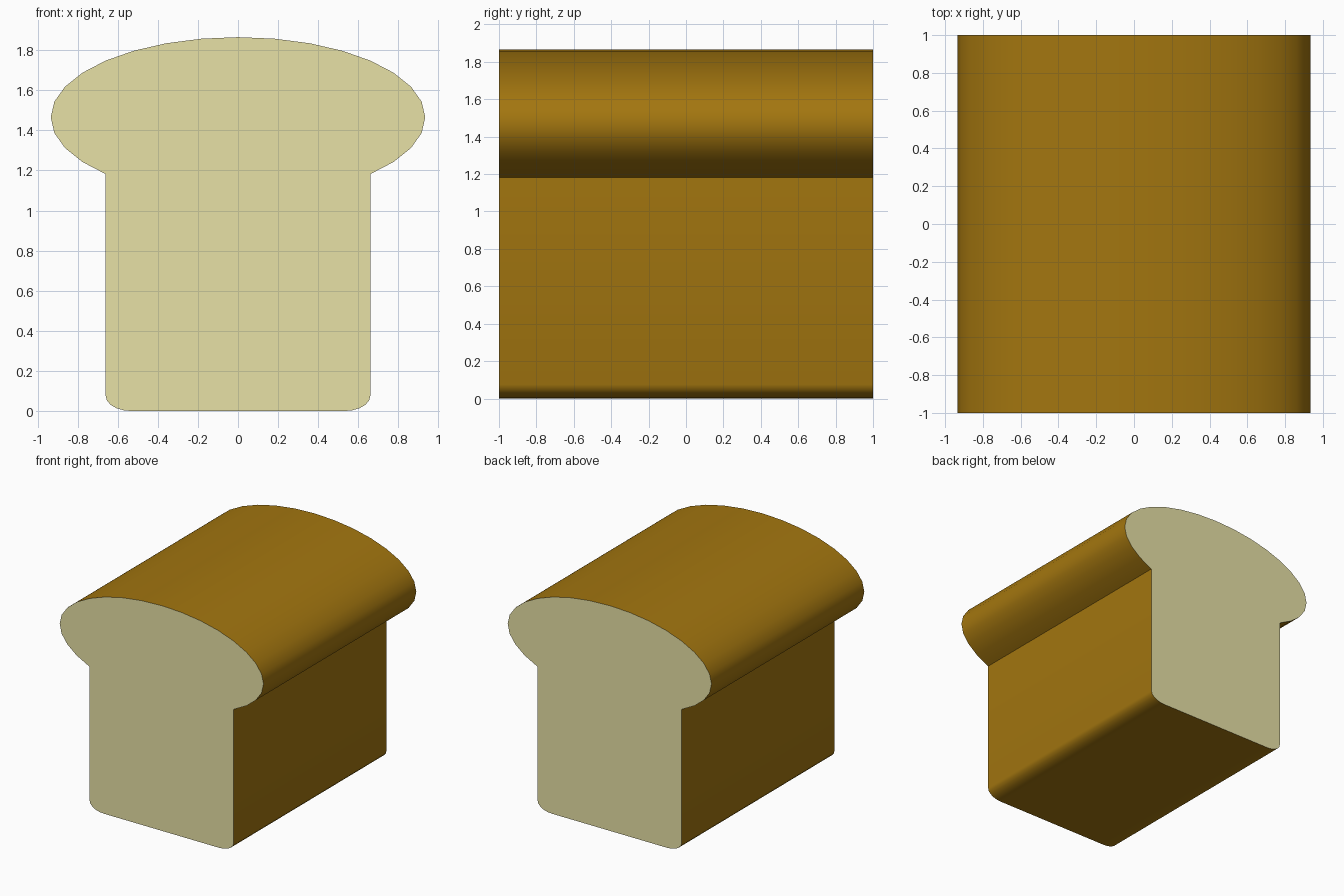
import bpy
import bmesh
import math

if "Cube" in bpy.data.objects:
    bpy.data.objects.remove(bpy.data.objects["Cube"])


def flat_colour(name, rgb):
    """Material from an sRGB 0-255 colour, converted to linear."""
    lin = [((c / 255 + 0.055) / 1.055) ** 2.4 if c > 10 else c / 255 / 12.92 for c in rgb]
    mat = bpy.data.materials.new(name)
    mat.diffuse_color = (*lin, 1)
    mat.use_nodes = True
    mat.node_tree.nodes["Principled BSDF"].inputs["Base Color"].default_value = mat.diffuse_color
    return mat


def arc(cx, cz, rx, rz, start, end, steps):
    """Points along part of an ellipse, angles in degrees."""
    angles = [math.radians(start + (end - start) * i / steps) for i in range(steps + 1)]
    return [(cx + rx * math.cos(a), cz + rz * math.sin(a)) for a in angles]


crust = flat_colour("brown crust", (163, 118, 15))
crumb = flat_colour("cream crumb", (238, 232, 171))

# Loaf profile: rounded base corners, straight sides, domed top
profile = arc(-0.53, 0.075, 0.13, 0.075, 180, 270, 5)
profile += arc(0.53, 0.075, 0.13, 0.075, 270, 360, 5)
profile += arc(0, 1.465, 0.934, 0.4, -45, 225, 24)

# Extrude the profile from front to back
bm = bmesh.new()
front = bm.faces.new([bm.verts.new((x, -1, z)) for x, z in profile])
ext = bmesh.ops.extrude_face_region(bm, geom=[front], use_keep_orig=True)
back = [g for g in ext["geom"] if isinstance(g, bmesh.types.BMVert)]
bmesh.ops.translate(bm, verts=back, vec=(0, 2, 0))
bmesh.ops.recalc_face_normals(bm, faces=bm.faces)

# Cut ends show the crumb, everything else is crust
for f in bm.faces:
    f.material_index = 1 if abs(f.normal.y) > 0.9 else 0

mesh = bpy.data.meshes.new("bread_loaf")
bm.to_mesh(mesh)
bm.free()
mesh.materials.append(crust)
mesh.materials.append(crumb)
loaf = bpy.data.objects.new("bread_loaf", mesh)
bpy.context.collection.objects.link(loaf)

# Smooth crust with sharp creases under the dome and at the cut ends
bpy.context.view_layer.objects.active = loaf
loaf.select_set(True)
bpy.ops.object.shade_smooth_by_angle(angle=math.radians(40))
